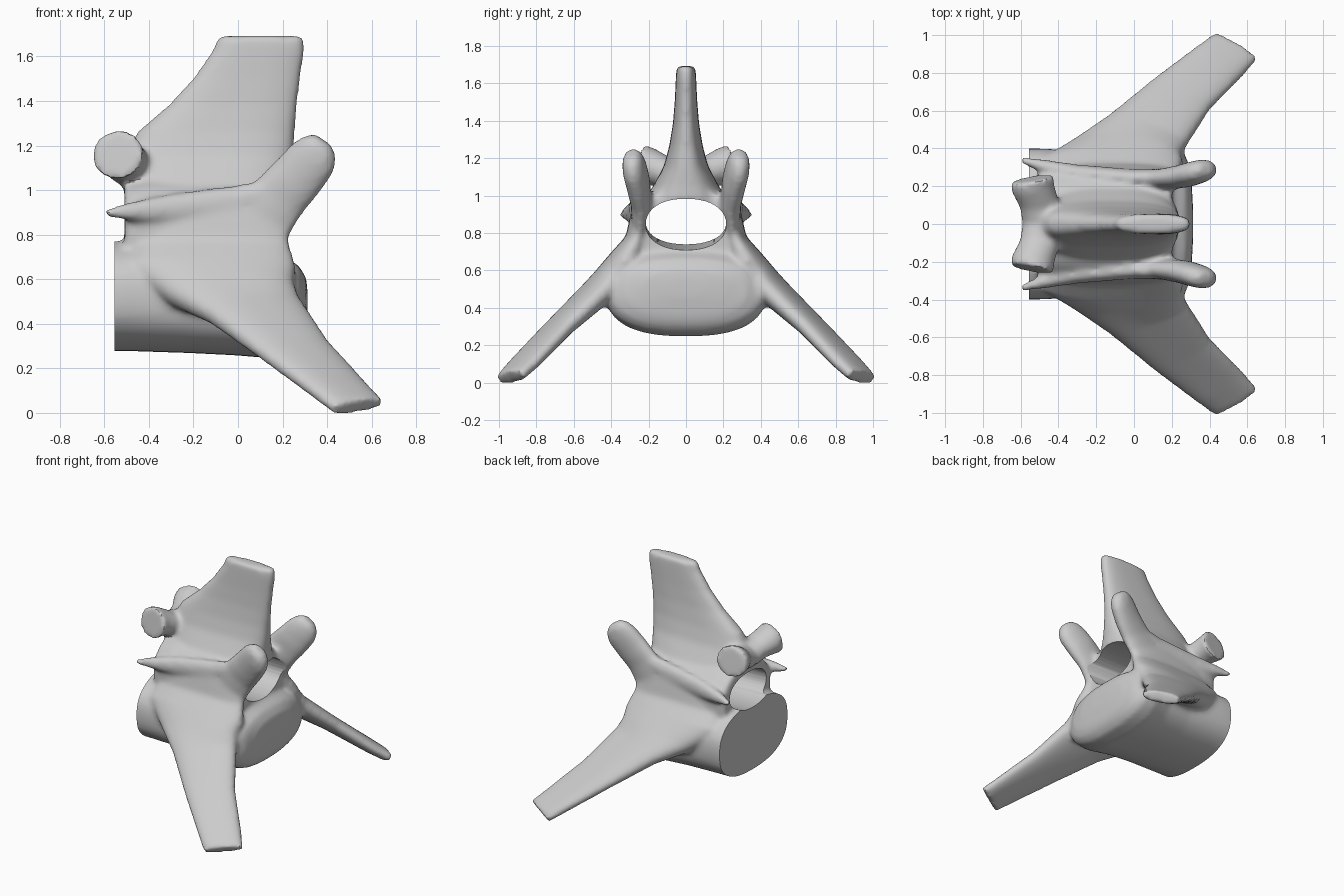
import bpy, bmesh, math
from mathutils import Vector

cube = bpy.data.objects.get("Cube")
if cube:
    bpy.data.objects.remove(cube)

bone = bpy.data.materials.new("bone_grey")
bone.use_nodes = True
GREY = (0.6, 0.6, 0.6, 1)
bone.diffuse_color = GREY
bone.node_tree.nodes["Principled BSDF"].inputs["Base Color"].default_value = GREY


def power(t, n):
    return math.copysign(abs(t) ** (2 / n), t)


def loft(bm, sections, n=2.0, side=1, count=40):
    """Skin rounded sections given as (centre, half-width vector, half-thickness)."""
    centres = [Vector(s[0]) for s in sections]
    rings = []
    for i, (c, u, thick) in enumerate(sections):
        axis = centres[min(i + 1, len(centres) - 1)] - centres[max(i - 1, 0)]
        u = Vector(u)
        v = u.cross(axis).normalized() * thick
        ring = []
        for k in range(count):
            a = math.tau * k / count
            p = centres[i] + u * power(math.cos(a), n) + v * power(math.sin(a), n)
            ring.append(bm.verts.new((p.x, p.y * side, p.z)))
        rings.append(ring)
    faces = [bm.faces.new(rings[0]), bm.faces.new(rings[-1])]
    for r, s in zip(rings, rings[1:]):
        for k in range(count):
            j = (k + 1) % count
            faces.append(bm.faces.new((r[k], r[j], s[j], s[k])))
    bmesh.ops.recalc_face_normals(bm, faces=faces)


def make_object(name, bm):
    me = bpy.data.meshes.new(name)
    bm.to_mesh(me)
    bm.free()
    me.materials.append(bone)
    ob = bpy.data.objects.new(name, me)
    bpy.context.collection.objects.link(ob)
    return ob


bm = bmesh.new()

# Vertebral body, lying along x with a domed front end
body = [(-0.62, 0.40, 0.25, 0.545), (-0.5, 0.40, 0.25, 0.545), (-0.2, 0.385, 0.235, 0.52),
        (0.0, 0.395, 0.235, 0.51), (0.14, 0.43, 0.237, 0.5), (0.2, 0.43, 0.23, 0.51),
        (0.245, 0.405, 0.2, 0.52), (0.285, 0.33, 0.155, 0.525), (0.305, 0.22, 0.1, 0.525),
        (0.312, 0.1, 0.05, 0.525)]
loft(bm, [((x, 0, z), (0, w, 0), h) for x, w, h, z in body], 2.5)

# Neural arch
arch = [(-0.51, 0.28, 0.23), (-0.4, 0.3, 0.25), (-0.1, 0.3, 0.25), (0.12, 0.28, 0.24), (0.2, 0.27, 0.22)]
loft(bm, [((x, 0, 0.83), (0, w, 0), h) for x, w, h in arch], 2.4)

# Spinous process: back edge, front edge, half thickness, height
spine = [(-0.49, 0.24, 0.22, 0.98), (-0.53, 0.24, 0.18, 1.06), (-0.51, 0.25, 0.12, 1.17),
         (-0.45, 0.255, 0.09, 1.28), (-0.31, 0.265, 0.07, 1.4), (-0.2, 0.28, 0.06, 1.52),
         (-0.11, 0.3, 0.054, 1.65), (-0.09, 0.295, 0.05, 1.71)]
loft(bm, [(((a + b) / 2, 0, z), ((b - a) / 2, 0, 0), t) for a, b, t, z in spine], 2.7)

for side in (1, -1):
    # Transverse process, flowing out of the pedicle and flank
    loft(bm, [((-0.1, 0.235, 0.92), (0.31, 0, 0), 0.06),
              ((-0.11, 0.265, 0.78), (0.34, 0, 0), 0.06),
              ((-0.12, 0.32, 0.67), (0.38, 0, 0), 0.09),
              ((-0.04, 0.395, 0.565), (0.29, -0.03, 0.03), 0.1),
              ((0.07, 0.49, 0.485), (0.205, -0.08, 0.04), 0.075),
              ((0.255, 0.69, 0.3), (0.15, -0.08, 0.03), 0.055),
              ((0.45, 0.86, 0.125), (0.128, -0.075, 0.015), 0.047),
              ((0.54, 0.94, 0.045), (0.115, -0.07, 0.015), 0.04)], 2.5, side)
    # Front articular process
    loft(bm, [((0.06, 0.25, 0.85), (0.15, 0, -0.07), 0.04),
              ((0.18, 0.24, 0.98), (0.11, 0, -0.07), 0.055),
              ((0.27, 0.255, 1.08), (0.1, 0.01, -0.07), 0.062),
              ((0.335, 0.275, 1.16), (0.093, 0.015, -0.065), 0.062),
              ((0.365, 0.287, 1.21), (0.075, 0.01, -0.05), 0.055),
              ((0.385, 0.295, 1.24), (0.04, 0, -0.028), 0.035)], 2.2, side)
    # Rear articular process with a flat round facet
    loft(bm, [((-0.46, 0, 1.11), (0.13, 0, 0), 0.09),
              ((-0.5, 0.1, 1.14), (0.105, 0.01, 0), 0.08),
              ((-0.535, 0.19, 1.17), (0.112, 0.02, 0), 0.1),
              ((-0.54, 0.24, 1.177), (0.116, 0.02, 0), 0.115)], 2, side)
    # Lateral ridge ending in the accessory spike
    loft(bm, [((-0.6, 0.34, 0.915), (0, 0.018, 0), 0.016),
              ((-0.5, 0.31, 0.92), (0, 0.035, 0), 0.04),
              ((-0.3, 0.27, 0.93), (0, 0.045, 0), 0.07),
              ((0.0, 0.245, 0.96), (0, 0.045, 0), 0.08),
              ((0.2, 0.25, 1.02), (0, 0.04, 0), 0.06)], 2, side)

vertebra = make_object("vertebra", bm)

# Vertebral canal cutter, its floor dropping towards the front
bm = bmesh.new()
loft(bm, [((-0.9, 0, 0.885), (0, 0.215, 0), 0.115), ((0.6, 0, 0.855), (0, 0.215, 0), 0.145)], 2.2)
canal = make_object("canal_cutter", bm)

# Cutter for the flat rear end of the body
bm = bmesh.new()
bmesh.ops.create_cube(bm, size=0.6)
bmesh.ops.scale(bm, vec=(1, 2, 1), verts=bm.verts)
bmesh.ops.translate(bm, vec=(-0.855, 0, 0.54), verts=bm.verts)
rear_end = make_object("rear_end_cutter", bm)

# Fuse the parts, soften the joins, then cut
remesh = vertebra.modifiers.new("fuse", 'REMESH')
remesh.mode = 'VOXEL'
remesh.voxel_size = 0.016
soften = vertebra.modifiers.new("soften", 'SMOOTH')
soften.factor = 0.5
soften.iterations = 10
for cutter in (canal, rear_end):
    cutter.hide_render = True
    cut = vertebra.modifiers.new(cutter.name, 'BOOLEAN')
    cut.operation = 'DIFFERENCE'
    cut.solver = 'EXACT'
    cut.object = cutter

bpy.context.view_layer.update()
graph = bpy.context.evaluated_depsgraph_get()
fused = bpy.data.meshes.new_from_object(vertebra.evaluated_get(graph))
vertebra.modifiers.clear()
vertebra.data = fused
fused.materials.clear()
fused.materials.append(bone)
for face in fused.polygons:
    face.material_index = 0
for cutter in (canal, rear_end):
    bpy.data.objects.remove(cutter)

# Stand on the ground and shade
low = min(v.co.z for v in fused.vertices)
for v in fused.vertices:
    v.co.z -= low
for ob in bpy.context.selected_objects:
    ob.select_set(False)
vertebra.select_set(True)
bpy.context.view_layer.objects.active = vertebra
bpy.ops.object.shade_smooth_by_angle(angle=math.radians(40))
